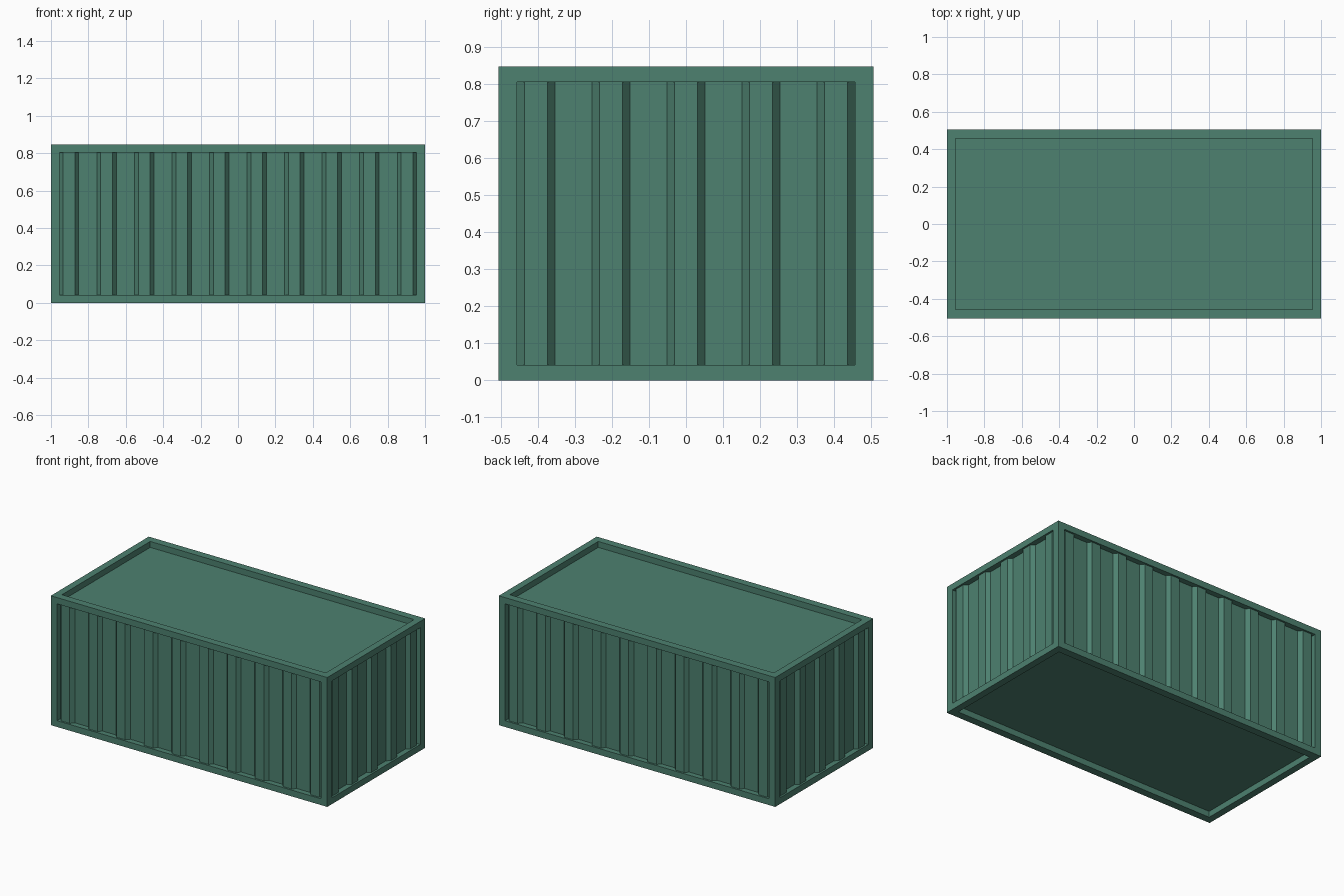
import bpy, bmesh, math
from mathutils import Matrix

if "Cube" in bpy.data.objects:
    bpy.data.objects.remove(bpy.data.objects["Cube"])

HX, HY, HZ = 1.0, 0.506, 0.846        # outer half length, half width, height
PX, PY, PZ = 0.0455, 0.05, 0.041      # frame bar thickness along each axis
IX, IY = HX - PX, HY - PY             # inner half sizes
RIDGE, VALLEY = 0.012, 0.036          # corrugation depth below the frame face
SLOPE, CREST = 0.02, 0.063            # widths of slope and ridge top

paint = bpy.data.materials.new("green_paint")
paint.diffuse_color = (0.075, 0.22, 0.162, 1)
paint.use_nodes = True
paint.node_tree.nodes["Principled BSDF"].inputs["Base Color"].default_value = paint.diffuse_color


def finish(name, bm):
    mesh = bpy.data.meshes.new(name)
    bm.to_mesh(mesh)
    bm.free()
    mesh.materials.append(paint)
    obj = bpy.data.objects.new(name, mesh)
    bpy.context.collection.objects.link(obj)
    return obj


# Frame: twelve welded bars, made from a 3 x 3 x 3 lattice of cells
def build_frame():
    cuts = [(-HX, -IX, IX, HX), (-HY, -IY, IY, HY), (0, PZ, HZ - PZ, HZ)]

    def filled(c):
        return all(0 <= i <= 2 for i in c) and sum(i != 1 for i in c) >= 2

    bm = bmesh.new()
    cells = [(i, j, k) for i in range(3) for j in range(3) for k in range(3)]
    for cell in filter(filled, cells):
        for axis in range(3):
            a, b = (axis + 1) % 3, (axis + 2) % 3
            for side in (0, 1):
                neighbour = list(cell)
                neighbour[axis] += 2 * side - 1
                if filled(neighbour):
                    continue
                ring = []
                for da, db in ((0, 0), (1, 0), (1, 1), (0, 1)):
                    p = list(cell)
                    p[axis] += side
                    p[a] += da
                    p[b] += db
                    ring.append(bm.verts.new([cuts[n][p[n]] for n in range(3)]))
                bm.faces.new(ring if side else ring[::-1])
    bmesh.ops.remove_doubles(bm, verts=bm.verts, dist=1e-5)
    finish("frame", bm)


# Corrugated wall: trapezoid profile swept upwards, turned to its side
def build_wall(name, half_width, half_depth, ridges, turn):
    ridge_width = 2 * SLOPE + CREST
    step = (2 * half_width - ridge_width) / (ridges - 1)
    profile = []
    for i in range(ridges):
        u = -half_width + i * step
        profile += [(u, VALLEY), (u + SLOPE, RIDGE),
                    (u + SLOPE + CREST, RIDGE), (u + ridge_width, VALLEY)]
    bm = bmesh.new()
    low, high = [[bm.verts.new((u, d - half_depth, z)) for u, d in profile]
                 for z in (PZ, HZ - PZ)]
    for i in range(len(profile) - 1):
        bm.faces.new((low[i], low[i + 1], high[i + 1], high[i]))
    bm.transform(Matrix.Rotation(turn * math.pi / 2, 4, 'Z'))
    finish(name, bm)


# Flat slab filling the frame opening
def build_slab(name, z0, z1):
    bm = bmesh.new()
    bmesh.ops.create_cube(bm, size=1)
    bm.transform(Matrix.Translation((0, 0, (z0 + z1) / 2))
                 @ Matrix.Diagonal((2 * IX, 2 * IY, z1 - z0, 1)))
    finish(name, bm)


build_frame()
build_wall("front_wall", IX, HY, 10, 0)
build_wall("right_wall", IY, HX, 5, 1)
build_wall("back_wall", IX, HY, 10, 2)
build_wall("left_wall", IY, HX, 5, 3)
build_slab("roof_panel", HZ - PZ - 0.008, HZ - PZ + 0.002)
build_slab("floor_panel", PZ - 0.002, PZ + 0.008)
